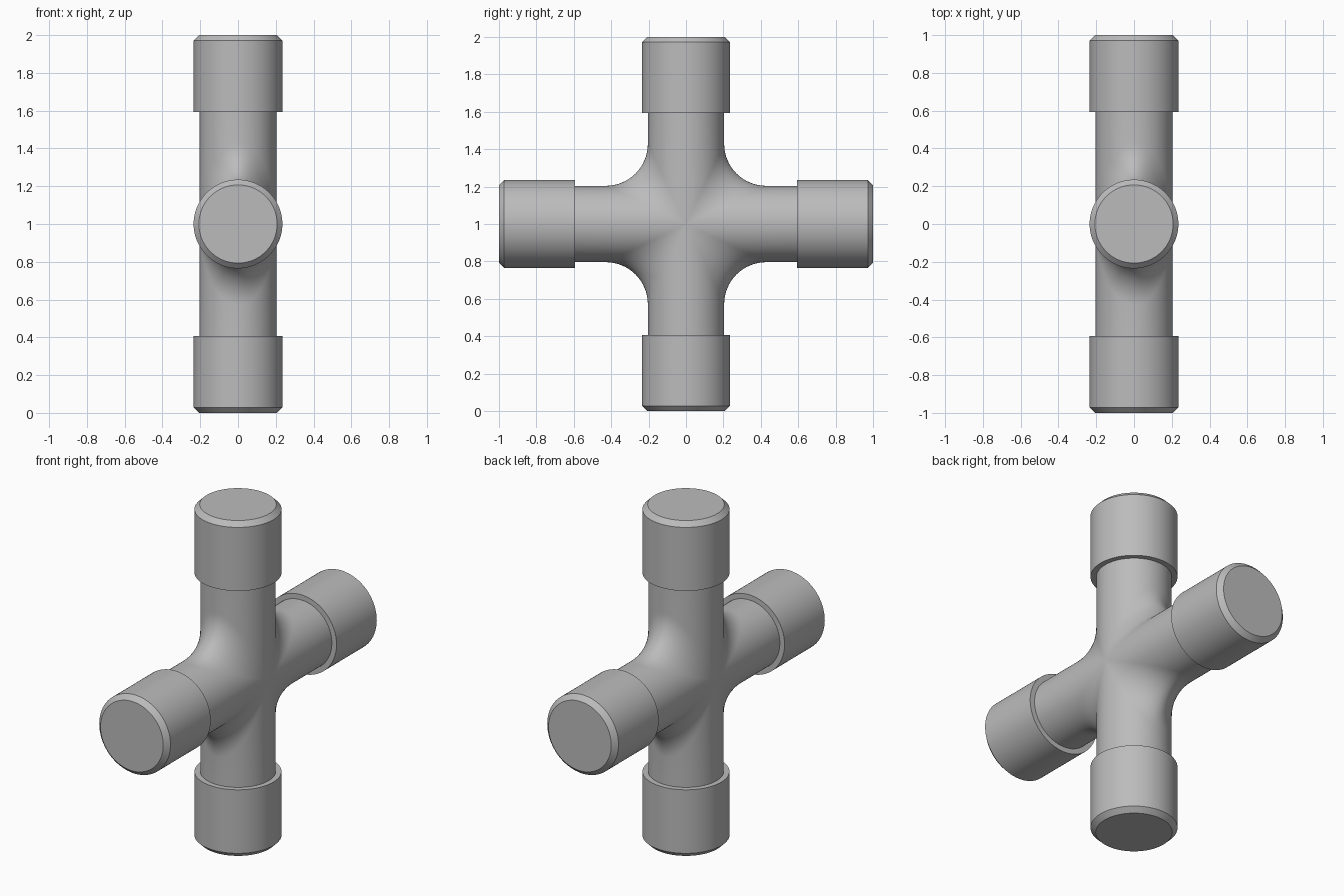
import bpy, bmesh
from math import sin, cos, pi, radians
from mathutils import Vector, Matrix

if "Cube" in bpy.data.objects:
    bpy.data.objects.remove(bpy.data.objects["Cube"])

PIPE_R = 0.204       # radius of the four arms
FILLET_R = 0.225     # blend radius between neighbouring arms
COLLAR_R = 0.235
COLLAR_START = 0.593
CHAMFER = 0.028
SEGMENTS = 96
ARC_STEPS = 16
CENTRE = Vector((0, 0, 1))

steel = bpy.data.materials.new("grey_steel")
steel.use_nodes = True
grey = (0.5, 0.5, 0.5, 1)
steel.diffuse_color = grey
steel.node_tree.nodes["Principled BSDF"].inputs["Base Color"].default_value = grey


def finish(bm, name):
    """Weld, orient and smooth a mesh, then link it as an object."""
    bmesh.ops.remove_doubles(bm, verts=bm.verts, dist=1e-5)
    bmesh.ops.recalc_face_normals(bm, faces=bm.faces)
    mesh = bpy.data.meshes.new(name)
    bm.to_mesh(mesh)
    bm.free()
    mesh.materials.append(steel)
    obj = bpy.data.objects.new(name, mesh)
    bpy.context.collection.objects.link(obj)
    bpy.ops.object.select_all(action="DESELECT")
    obj.select_set(True)
    bpy.context.view_layer.objects.active = obj
    bpy.ops.object.shade_smooth_by_angle(angle=radians(30))
    return obj


def blend_strip(t):
    """Points along one arm, round the rolling-ball fillet, and out the next arm."""
    reach = PIPE_R + FILLET_R
    ball = Vector((reach * sin(t), reach * cos(t), reach * cos(t)))
    start = Vector((-sin(t), -cos(t), 0))
    end = Vector((-sin(t), 0, -cos(t)))
    angle = start.angle(end)
    points = [Vector((PIPE_R * sin(t), PIPE_R * cos(t), COLLAR_START))]
    for i in range(ARC_STEPS + 1):
        f = i / ARC_STEPS
        if angle < 1e-4:
            direction = start
        else:
            direction = (start * sin((1 - f) * angle) + end * sin(f * angle)) / sin(angle)
        points.append(ball + direction * FILLET_R)
    points.append(Vector((PIPE_R * sin(t), COLLAR_START, PIPE_R * cos(t))))
    return points


# Cross body: one filleted quadrant repeated around the x axis
half = SEGMENTS // 2
strips = [blend_strip(-pi / 2 + pi * i / half) for i in range(half + 1)]
bm = bmesh.new()
for quarter in range(4):
    turn = Matrix.Translation(CENTRE) @ Matrix.Rotation(quarter * pi / 2, 4, "X")
    grid = [[bm.verts.new(turn @ p) for p in strip] for strip in strips]
    for a, b in zip(grid, grid[1:]):
        for j in range(len(a) - 1):
            bm.faces.new((a[j], a[j + 1], b[j + 1], b[j]))
bmesh.ops.dissolve_degenerate(bm, dist=1e-6, edges=bm.edges)
finish(bm, "cross_body")

# Chamfered collars: a lathed profile at the end of each arm
profile = [(PIPE_R, COLLAR_START), (COLLAR_R, COLLAR_START),
           (COLLAR_R, 1 - CHAMFER), (COLLAR_R - CHAMFER, 1)]
for quarter, side in enumerate(("top", "front", "bottom", "back")):
    bm = bmesh.new()
    rings = []
    for radius, height in profile:
        rings.append([bm.verts.new((radius * cos(2 * pi * i / SEGMENTS),
                                    radius * sin(2 * pi * i / SEGMENTS), height))
                      for i in range(SEGMENTS)])
    for low, high in zip(rings, rings[1:]):
        for i in range(SEGMENTS):
            j = (i + 1) % SEGMENTS
            bm.faces.new((low[i], low[j], high[j], high[i]))
    bm.faces.new(rings[-1])
    turn = Matrix.Translation(CENTRE) @ Matrix.Rotation(quarter * pi / 2, 4, "X")
    bm.transform(turn)
    finish(bm, side + "_collar")
